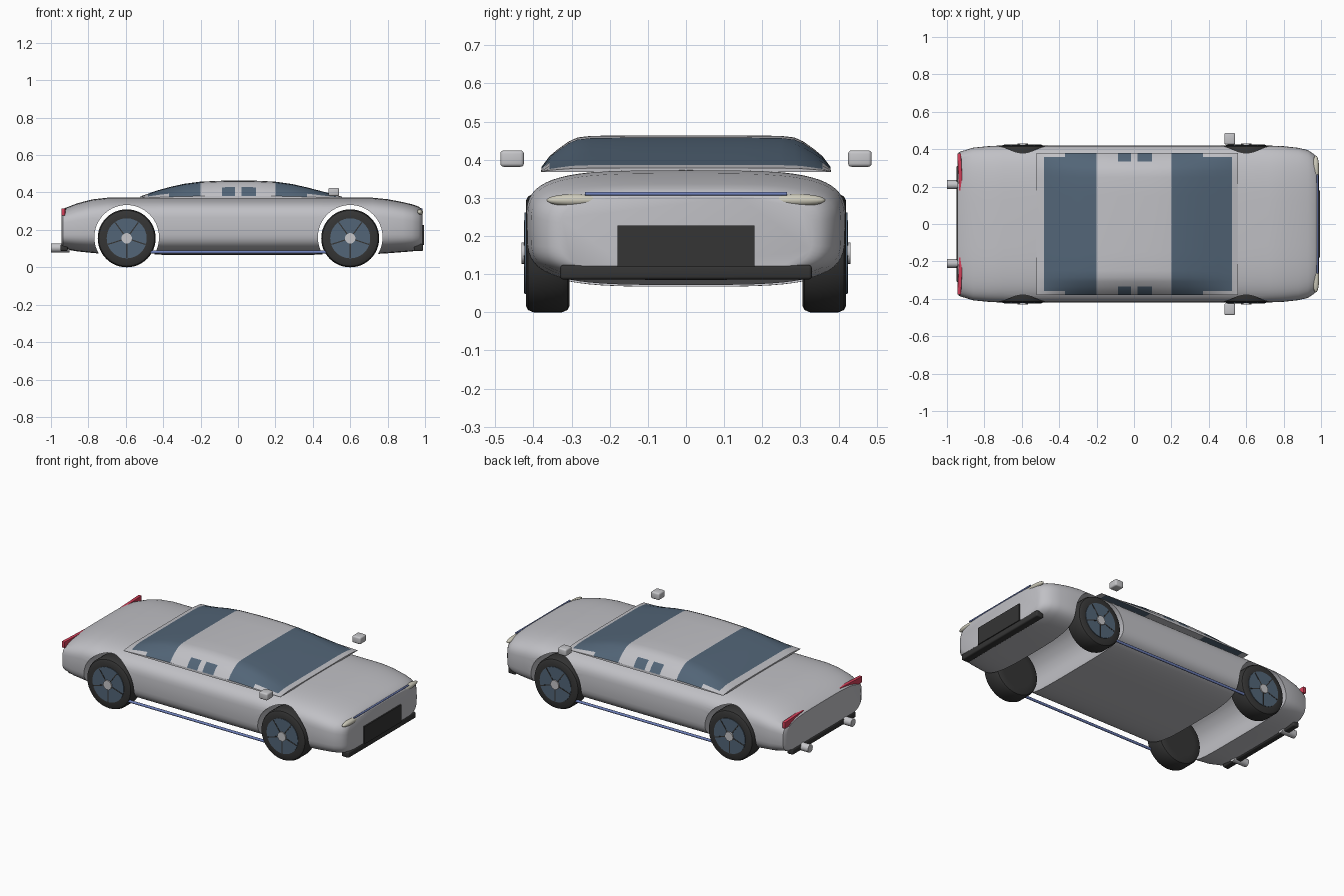
import bpy, bmesh, math
from mathutils import Matrix, Vector

if "Cube" in bpy.data.objects:
    bpy.data.objects.remove(bpy.data.objects["Cube"])


def material(name, rgb):
    m = bpy.data.materials.new(name)
    m.diffuse_color = (*rgb, 1)
    m.use_nodes = True
    m.node_tree.nodes["Principled BSDF"].inputs["Base Color"].default_value = m.diffuse_color
    return m


PAINT = material("silver paint", (0.53, 0.53, 0.56))
GLASS = material("blue grey glass", (0.085, 0.13, 0.185))
RUBBER = material("black rubber", (0.035, 0.035, 0.035))
METAL = material("bright metal", (0.56, 0.56, 0.58))
RED = material("red lamp", (0.65, 0.05, 0.10))
CREAM = material("cream lamp", (0.62, 0.60, 0.50))
BLUE = material("blue trim", (0.16, 0.22, 0.50))


def finish(name, bm, mats, angle=35):
    bmesh.ops.recalc_face_normals(bm, faces=bm.faces)
    me = bpy.data.meshes.new(name)
    bm.to_mesh(me)
    bm.free()
    ob = bpy.data.objects.new(name, me)
    bpy.context.collection.objects.link(ob)
    for m in mats:
        me.materials.append(m)
    smooth(ob, angle)
    return ob


def smooth(ob, angle=35):
    bpy.ops.object.select_all(action='DESELECT')
    ob.select_set(True)
    bpy.context.view_layer.objects.active = ob
    bpy.ops.object.shade_smooth_by_angle(angle=math.radians(angle))


def loft(sections):
    bm = bmesh.new()
    rings = [[bm.verts.new(p) for p in s] for s in sections]
    n = len(rings[0])
    for a, b in zip(rings, rings[1:]):
        for i in range(n):
            j = (i + 1) % n
            bm.faces.new((a[i], a[j], b[j], b[i]))
    bm.faces.new(rings[0])
    bm.faces.new(rings[-1][::-1])
    return bm


def box(name, center, size, mat, bevel=0.0, turn=0.0):
    bm = bmesh.new()
    bmesh.ops.create_cube(bm, size=1)
    bmesh.ops.scale(bm, vec=size, verts=bm.verts)
    if bevel:
        bmesh.ops.bevel(bm, geom=bm.edges[:], offset=bevel, segments=3,
                        affect='EDGES', profile=0.5)
    bmesh.ops.rotate(bm, matrix=Matrix.Rotation(turn, 3, 'Z'), verts=bm.verts)
    bmesh.ops.translate(bm, vec=center, verts=bm.verts)
    return finish(name, bm, [mat])


def rod(name, center, radius, length, axis, mat, sides=24):
    bm = bmesh.new()
    bmesh.ops.create_cone(bm, cap_ends=True, segments=sides, radius1=radius,
                          radius2=radius, depth=length)
    rot = Vector((0, 0, 1)).rotation_difference(Vector(axis)).to_matrix()
    bmesh.ops.rotate(bm, matrix=rot, verts=bm.verts)
    bmesh.ops.translate(bm, vec=center, verts=bm.verts)
    return finish(name, bm, [mat])


def lathe(name, x, z, profile, mat, sides=48):
    # profile of (radius, y) turned about the y axis
    return finish(name, loft([[(x + r * math.cos(2 * math.pi * i / sides), y,
                                z + r * math.sin(2 * math.pi * i / sides))
                               for i in range(sides)] for r, y in profile]), [mat])


# Body: rounded-box sections along x (x, half width, bottom, top)
stations = [(-0.945, 0.365, 0.105, 0.305), (-0.935, 0.385, 0.098, 0.313),
            (-0.86, 0.408, 0.085, 0.342), (-0.78, 0.416, 0.077, 0.363),
            (-0.70, 0.42, 0.07, 0.372), (-0.4, 0.42, 0.067, 0.373),
            (0.4, 0.42, 0.067, 0.373), (0.72, 0.42, 0.07, 0.372),
            (0.80, 0.416, 0.075, 0.364), (0.88, 0.407, 0.081, 0.349),
            (0.93, 0.395, 0.085, 0.337), (0.965, 0.372, 0.09, 0.325),
            (0.98, 0.352, 0.097, 0.314), (0.987, 0.33, 0.106, 0.303)]


def rounded(x, w, lo, hi, n=64, power=2 / 3.8):
    pts = []
    for i in range(n):
        c, s = math.cos(2 * math.pi * i / n), math.sin(2 * math.pi * i / n)
        pts.append((x, math.copysign(w * abs(c) ** power, c),
                    (lo + hi) / 2 + math.copysign((hi - lo) / 2 * abs(s) ** power, s)))
    return pts


body = finish("body", loft([rounded(*s) for s in stations]), [PAINT])

# Wheel arches cut right across the body
for x in (-0.595, 0.6):
    cutter = rod("arch_cutter", (x, 0, 0.16), 0.173, 1.2, (0, 1, 0), PAINT, 64)
    cutter.hide_render = True
    mod = body.modifiers.new("arch", 'BOOLEAN')
    mod.operation, mod.solver, mod.object = 'DIFFERENCE', 'EXACT', cutter
    bpy.context.view_layer.objects.active = body
    bpy.ops.object.modifier_apply(modifier=mod.name)
    bpy.data.objects.remove(cutter)
smooth(body, 30)

# Cabin: one roof section scaled by the height at each x
heights = [(-0.52, 0.012), (-0.48, 0.026), (-0.43, 0.043), (-0.37, 0.06),
           (-0.29, 0.078), (-0.20, 0.09), (-0.085, 0.095), (-0.015, 0.096),
           (0.02, 0.096), (0.095, 0.095), (0.20, 0.09), (0.29, 0.077), (0.37, 0.059),
           (0.45, 0.038), (0.525, 0.018), (0.555, 0.01)]
half = [(0.38, 0), (0.379, 0.14), (0.358, 0.43), (0.335, 0.63), (0.308, 0.83),
        (0.285, 0.94), (0.25, 0.985), (0.15, 1.0)]
roof = half + [(-y, z) for y, z in reversed(half)]
bm = loft([[(x, y, 0.368 + h * z) for y, z in roof] for x, h in heights])
bm.faces.ensure_lookup_table()
for f in bm.faces:
    c = f.calc_center_median()
    if len(f.verts) > 4 or f.normal.length and abs(c.y) < 0.01 and c.z < 0.3685:
        continue
    ax, ay = abs(c.x), abs(c.y)
    screen = 0.20 < ax < 0.37 and ay < 0.379
    screen |= (-0.48 < c.x < -0.37 or 0.37 < c.x < 0.525) and ay < 0.357
    side = (-0.085 < c.x < -0.015 or 0.02 < c.x < 0.095) and 0.34 < ay < 0.375
    f.material_index = int(screen or side)
finish("cabin", bm, [PAINT, GLASS], 25)

# Wheels with rim, hub and spoke grooves
for x in (-0.595, 0.6):
    for s in (-1, 1):
        tyre = [(0.105, 0.305), (0.138, 0.305), (0.149, 0.311), (0.155, 0.325),
                (0.155, 0.40), (0.149, 0.414), (0.138, 0.42), (0.108, 0.42)]
        lathe("tyre", x, 0.155, [(r, s * y) for r, y in tyre], RUBBER)
        rod("rim", (x, s * 0.367, 0.155), 0.107, 0.113, (0, 1, 0), GLASS, 48)
        rod("hub", (x, s * 0.42, 0.155), 0.028, 0.022, (0, 1, 0), METAL, 20)
        for k in range(5):
            a = 2 * math.pi * k / 5 + math.pi / 2
            bm = bmesh.new()
            bmesh.ops.create_cube(bm, size=1)
            bmesh.ops.scale(bm, vec=(0.078, 0.004, 0.006), verts=bm.verts)
            bmesh.ops.translate(bm, vec=(0.066, 0, 0), verts=bm.verts)
            bmesh.ops.rotate(bm, matrix=Matrix.Rotation(a, 3, 'Y'), verts=bm.verts)
            bmesh.ops.translate(bm, vec=(x, s * 0.423, 0.155), verts=bm.verts)
            finish("spoke_groove", bm, [RUBBER])

# Bumpers and grille
box("front_bumper", (0.965, 0, 0.105), (0.05, 0.66, 0.038), RUBBER, 0.008)
box("rear_bumper", (-0.93, 0, 0.105), (0.04, 0.62, 0.036), RUBBER, 0.008)
box("grille", (0.98, 0, 0.173), (0.03, 0.36, 0.108), RUBBER)

# Light strip across the nose
rod("light_strip", (0.982, 0, 0.311), 0.005, 0.53, (0, 1, 0), BLUE, 12)

# Paired parts
for s in (-1, 1):
    bm = bmesh.new()
    bmesh.ops.create_uvsphere(bm, u_segments=24, v_segments=12, radius=1)
    bmesh.ops.scale(bm, vec=(0.018, 0.074, 0.016), verts=bm.verts)
    bmesh.ops.translate(bm, vec=(0.972, s * 0.292, 0.294), verts=bm.verts)
    finish("headlight", bm, [CREAM], 60)
    box("tail_light", (-0.93, s * 0.278, 0.295), (0.02, 0.2, 0.038), RED, 0.002, s * 0.05)
    rod("exhaust", (-0.95, s * 0.21, 0.104), 0.024, 0.1, (1, 0, 0), METAL)
    box("mirror", (0.512, s * 0.456, 0.403), (0.058, 0.062, 0.043), METAL, 0.009)
    rod("sill_strip", (0, s * 0.405, 0.082), 0.008, 0.95, (1, 0, 0), BLUE, 12)
